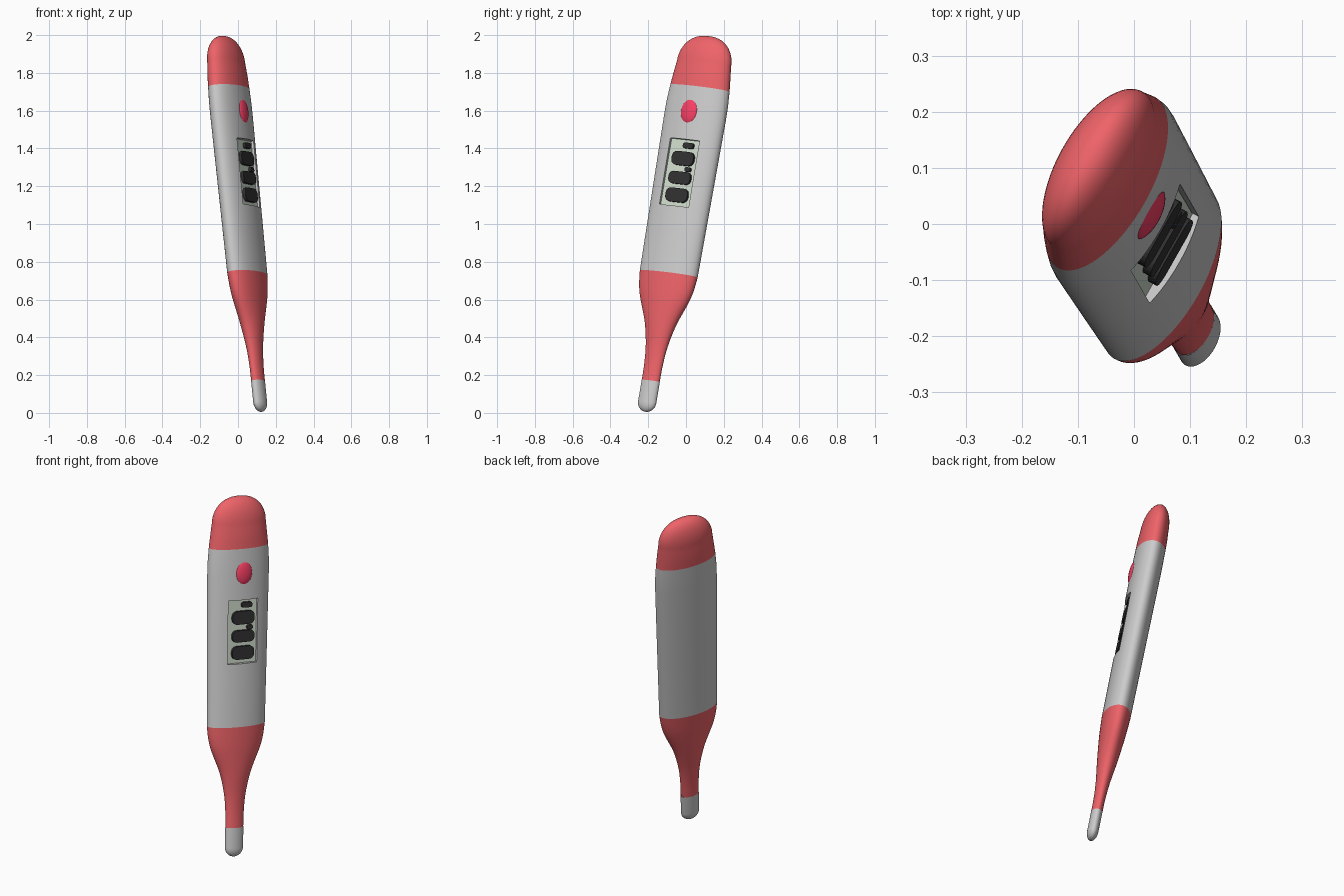
import bpy, bmesh, math
from mathutils import Vector, Matrix

if "Cube" in bpy.data.objects:
    bpy.data.objects.remove(bpy.data.objects["Cube"])

# Tilted local frame: x = width, -y = display side, z = along the stick
AXIS = Vector((-0.10, 0.168, 1)).normalized()
WIDE = Vector((0.48, 0.88, 0))
WIDE = (WIDE - AXIS * WIDE.dot(AXIS)).normalized()
BACK = AXIS.cross(WIDE)
FRAME = Matrix((WIDE, BACK, AXIS)).transposed().to_4x4()
FRAME.translation = (0.123, -0.215, 0)
SIDES = 72


def material(name, rgb):
    m = bpy.data.materials.new(name)
    m.diffuse_color = (*rgb, 1)
    m.use_nodes = True
    m.node_tree.nodes["Principled BSDF"].inputs["Base Color"].default_value = m.diffuse_color
    return m


RED = material("red", (0.86, 0.125, 0.14))
BRIGHT = material("button red", (0.92, 0.05, 0.13))
GREEN = material("display green", (0.62, 0.71, 0.60))
BLACK = material("black", (0.03, 0.03, 0.03))


def finish(name, bm, mat=None):
    bmesh.ops.recalc_face_normals(bm, faces=bm.faces)
    me = bpy.data.meshes.new(name)
    bm.to_mesh(me)
    bm.free()
    ob = bpy.data.objects.new(name, me)
    bpy.context.collection.objects.link(ob)
    ob.matrix_world = FRAME
    if mat:
        me.materials.append(mat)
    return ob


def smooth(ob):
    bpy.ops.object.select_all(action='DESELECT')
    ob.select_set(True)
    bpy.context.view_layer.objects.active = ob
    bpy.ops.object.shade_smooth_by_angle(angle=math.radians(35))


def refine(keys, steps=5):
    """Catmull-Rom through (t, half width, half thickness) keys."""
    k = [Vector(p) for p in keys]
    k = [2 * k[0] - k[1]] + k + [2 * k[-1] - k[-2]]
    out = []
    for p, q, r, s in zip(k, k[1:], k[2:], k[3:]):
        for i in range(steps):
            x = i / steps
            out.append(0.5 * (2*q + (r-p)*x + (2*p-5*q+4*r-s)*x*x + (3*q-p-3*r+s)*x**3))
    return out + [k[-2]]


def loft(name, sections, mat=None, close=(True, True)):
    bm = bmesh.new()
    rings = [[bm.verts.new((a * math.cos(2*math.pi*i/SIDES), b * math.sin(2*math.pi*i/SIDES), t))
              for i in range(SIDES)] for t, a, b in sections]
    for lo, hi in zip(rings, rings[1:]):
        for i in range(SIDES):
            j = (i + 1) % SIDES
            bm.faces.new((lo[i], lo[j], hi[j], hi[i]))
    for flag, ring in zip(close, (rings[0], rings[-1])):
        if flag:
            bm.faces.new(ring)
    return finish(name, bm, mat)


def box(name, center, size, mat=None, bevel=0):
    bm = bmesh.new()
    bmesh.ops.create_cube(bm, size=1)
    bmesh.ops.scale(bm, vec=size, verts=bm.verts)
    bmesh.ops.translate(bm, vec=center, verts=bm.verts)
    if bevel:
        edges = [e for e in bm.edges if abs((e.verts[0].co - e.verts[1].co).y) > 1e-4]
        bmesh.ops.bevel(bm, geom=edges, offset=bevel, segments=5, affect='EDGES', profile=0.5)
    return finish(name, bm, mat)


# Measuring tip with rounded end
angles = [math.radians(3 + 87 * i / 10) for i in range(11)]
tip = [(0.058 - 0.052 * math.cos(x), 0.053 * math.sin(x), 0.030 * math.sin(x)) for x in angles]
smooth(loft("measuring_tip", tip + [(0.172, 0.053, 0.030)], None, (True, False)))

# Flexible neck
neck = refine([(0.172, 0.052, 0.030), (0.26, 0.054, 0.031), (0.36, 0.063, 0.038), (0.48, 0.091, 0.053),
               (0.61, 0.144, 0.066), (0.68, 0.163, 0.071), (0.75, 0.172, 0.075)])
smooth(loft("neck", neck, RED, (False, False)))

# Body with a display recess
body = loft("body", [(0.75, 0.172, 0.075), (1.2, 0.178, 0.077), (1.6, 0.183, 0.079),
                     (1.67, 0.182, 0.079), (1.752, 0.176, 0.078)])
cutter = box("recess_cutter", (0, -0.096, 1.285), (0.178, 0.09, 0.358))
cutter.hide_render = True
cutter.hide_viewport = False
mod = body.modifiers.new("recess", 'BOOLEAN')
mod.object = cutter
mod.operation = 'DIFFERENCE'
mod.solver = 'EXACT'
bpy.context.view_layer.objects.active = body
bpy.ops.object.modifier_apply(modifier=mod.name)
bpy.data.objects.remove(cutter)
smooth(body)

# End cap
cap = refine([(1.752, 0.176, 0.078), (1.82, 0.168, 0.077), (1.885, 0.160, 0.073)], 4)[:-1]
cap += [(1.885 + 0.147 * math.sin(x), 0.160 * math.cos(x) ** 0.85, 0.073 * math.cos(x) ** 0.95)
        for x in (math.radians(88 * i / 14) for i in range(15))]
smooth(loft("end_cap", cap, RED, (False, True)))

# Display panel and plain readout blocks
box("display_panel", (0, -0.052, 1.285), (0.176, 0.004, 0.356), GREEN)
for i, (x, t, w, h) in enumerate([(0.005, 1.165, 0.132, 0.074), (0.005, 1.258, 0.132, 0.066),
                                  (0.045, 1.306, 0.034, 0.024), (0.005, 1.362, 0.132, 0.074),
                                  (0.025, 1.433, 0.062, 0.030)]):
    box(f"readout_block_{i + 1}", (x, -0.061, t), (w, 0.018, h), BLACK, min(w, h) * 0.4)

# Domed push button
bm = bmesh.new()
bmesh.ops.create_uvsphere(bm, u_segments=48, v_segments=24, radius=1)
bmesh.ops.scale(bm, vec=(0.050, 0.020, 0.068), verts=bm.verts)
bmesh.ops.translate(bm, vec=(0, -0.070, 1.615), verts=bm.verts)
smooth(finish("push_button", bm, BRIGHT))
